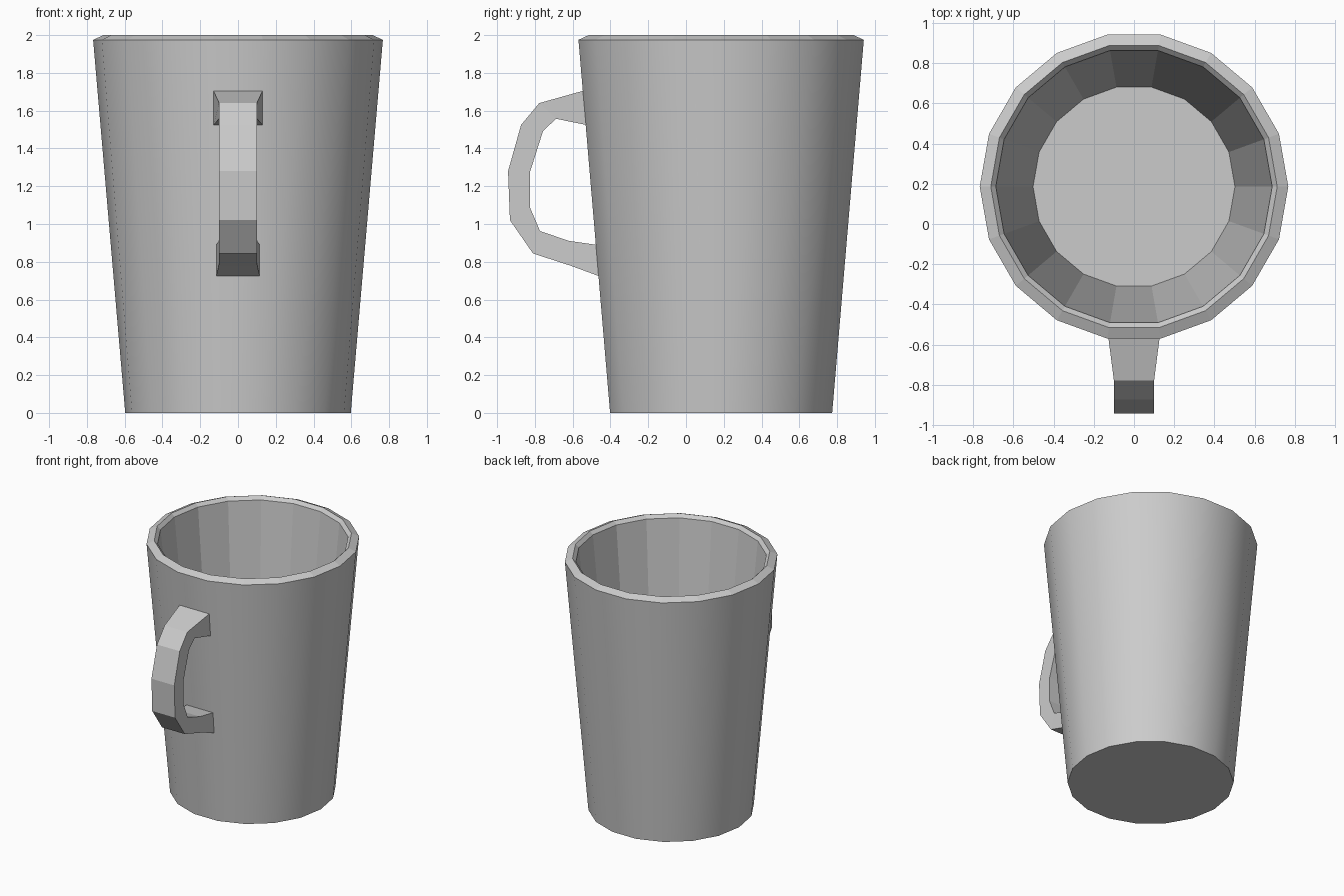
import bpy, bmesh
from math import cos, sin, tau

if "Cube" in bpy.data.objects:
    bpy.data.objects.remove(bpy.data.objects["Cube"])

SIDES = 18
CENTRE_Y = 0.186


def finish(bm, name):
    bmesh.ops.recalc_face_normals(bm, faces=bm.faces)
    mesh = bpy.data.meshes.new(name)
    bm.to_mesh(mesh)
    bm.free()
    obj = bpy.data.objects.new(name, mesh)
    bpy.context.collection.objects.link(obj)
    return obj


def bridge(bm, a, b, smooth=False):
    n = len(a)
    for i in range(n):
        j = (i + 1) % n
        bm.faces.new((a[i], a[j], b[j], b[i])).smooth = smooth


# Cup: outer wall, bevelled rim, inner wall and floor as one lathed profile
profile = [(0.597, 0), (0.767, 1.975), (0.712, 2.0), (0.687, 1.975), (0.502, 0.1)]
bm = bmesh.new()
rings = [[bm.verts.new((r * cos(tau * i / SIDES), CENTRE_Y + r * sin(tau * i / SIDES), z))
          for i in range(SIDES)] for r, z in profile]
for k in range(len(rings) - 1):
    bridge(bm, rings[k], rings[k + 1], smooth=(k == 0))  # only the outside is smooth
bm.faces.new(rings[0])
bm.faces.new(rings[-1])
finish(bm, "cup")

# Handle: cross-sections as outer (y, z), inner (y, z), half width
sections = [
    ((-0.545, 1.705), (-0.530, 1.525), 0.130),
    ((-0.777, 1.640), (-0.688, 1.557), 0.100),
    ((-0.873, 1.525), (-0.757, 1.492), 0.100),
    ((-0.942, 1.280), (-0.825, 1.278), 0.100),
    ((-0.932, 1.020), (-0.827, 1.090), 0.100),
    ((-0.810, 0.844), (-0.773, 0.963), 0.100),
    ((-0.610, 0.779), (-0.622, 0.911), 0.102),
    ((-0.461, 0.724), (-0.475, 0.890), 0.115),
]
bm = bmesh.new()
loops = [[bm.verts.new(p) for p in ((-w, *o), (w, *o), (w, *i), (-w, *i))]
         for o, i, w in sections]
for a, b in zip(loops, loops[1:]):
    bridge(bm, a, b)
finish(bm, "handle")
